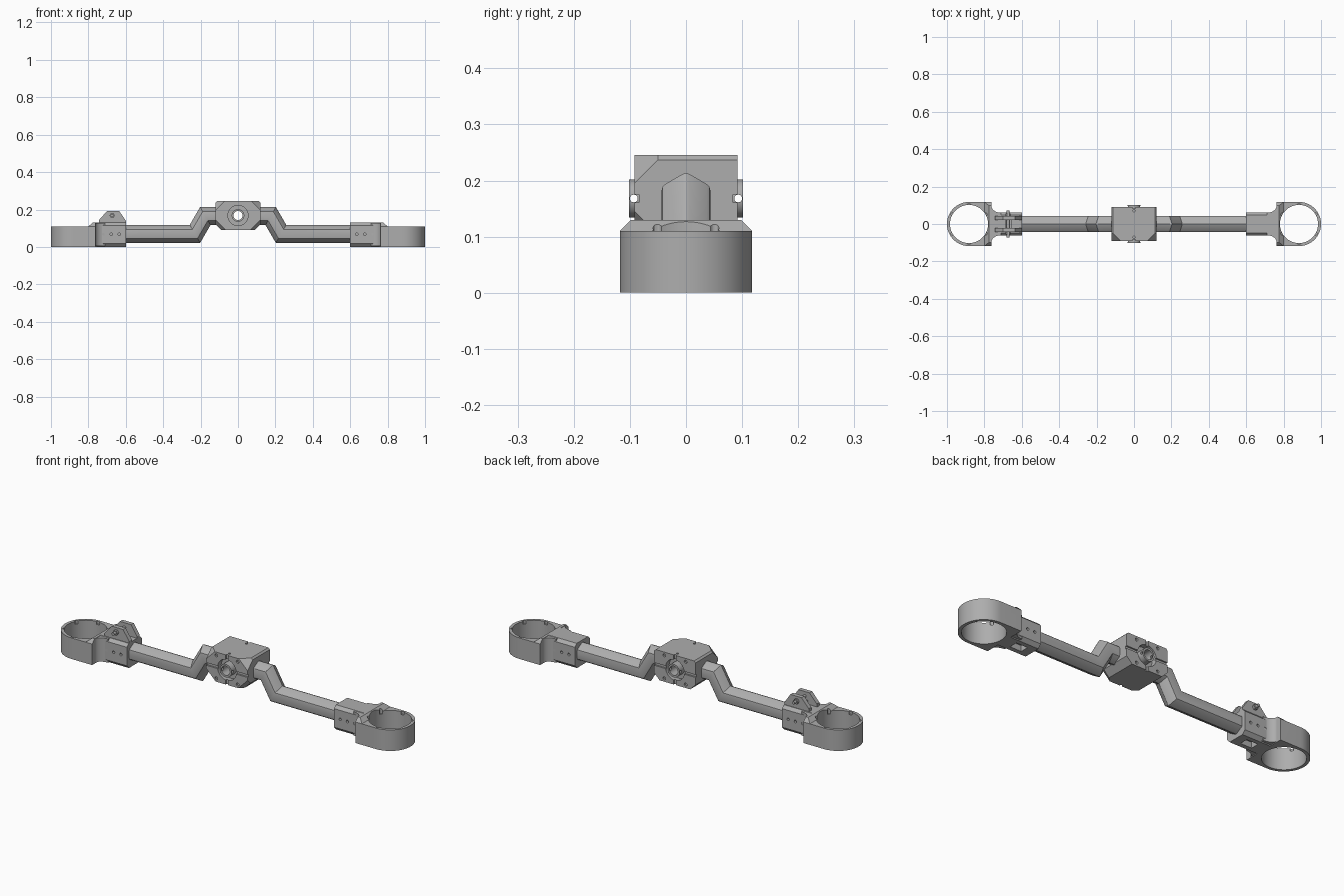
import bpy, bmesh, math
from mathutils import Vector

default = bpy.data.objects.get("Cube")
if default:
    bpy.data.objects.remove(default, do_unlink=True)

grey = bpy.data.materials.new("plain grey")
grey.use_nodes = True
GREY = (0.42, 0.42, 0.42, 1)
grey.diffuse_color = GREY
grey.node_tree.nodes["Principled BSDF"].inputs["Base Color"].default_value = GREY


def finish(name, bm):
    """Turn a bmesh into a named, coloured object."""
    bmesh.ops.recalc_face_normals(bm, faces=bm.faces)
    mesh = bpy.data.meshes.new(name)
    bm.to_mesh(mesh)
    bm.free()
    mesh.materials.append(grey)
    obj = bpy.data.objects.new(name, mesh)
    bpy.context.collection.objects.link(obj)
    return obj


def loft(name, rings):
    """Skin a list of closed rings and cap both ends."""
    bm = bmesh.new()
    rows = [[bm.verts.new(p) for p in ring] for ring in rings]
    n = len(rows[0])
    for a, b in zip(rows, rows[1:]):
        for i in range(n):
            j = (i + 1) % n
            bm.faces.new((a[i], a[j], b[j], b[i]))
    bm.faces.new(rows[0])
    bm.faces.new(rows[-1])
    return finish(name, bm)


def place(axis, u, v, w):
    return {"x": (w, u, v), "y": (u, w, v), "z": (u, v, w)}[axis]


def prism(name, axis, pts, lo, hi):
    return loft(name, [[place(axis, u, v, w) for u, v in pts] for w in (lo, hi)])


def circle(u, v, r, n=48):
    return [(u + r * math.cos(math.tau * i / n), v + r * math.sin(math.tau * i / n)) for i in range(n)]


def rod(name, axis, u, v, r, lo, hi, n=48):
    return prism(name, axis, circle(u, v, r, n), lo, hi)


def box(name, x0, x1, y0, y1, z0, z1):
    return prism(name, "z", [(x0, y0), (x1, y0), (x1, y1), (x0, y1)], z0, z1)


def combine(obj, others, operation="DIFFERENCE"):
    """Apply booleans, then drop the helper solids."""
    bpy.context.view_layer.objects.active = obj
    for other in others:
        other.hide_render = True
        mod = obj.modifiers.new("boolean", "BOOLEAN")
        mod.operation, mod.solver, mod.object = operation, "EXACT", other
        bpy.ops.object.modifier_apply(modifier=mod.name)
        bpy.data.objects.remove(other, do_unlink=True)
    return obj


def smooth(obj):
    bpy.ops.object.select_all(action="DESELECT")
    obj.select_set(True)
    bpy.context.view_layer.objects.active = obj
    bpy.ops.object.shade_smooth_by_angle(angle=math.radians(28))


HUB_Z = 0.168
RING_X = 0.882


def build_end(s, side):
    # Clamp ring: round outside, square towards the arm
    outline = [(s * (RING_X + 0.118 * math.cos(a)), 0.118 * math.sin(a))
               for a in [math.pi * (i / 32 - 0.5) for i in range(33)]]
    outline += [(s * 0.762, 0.118), (s * 0.762, -0.118)]
    ring = prism(side + "_clamp_ring", "z", outline, 0, 0.11)
    # Raised flange with sloping shoulders
    low = [(0.762, -0.118), (0.80, -0.118), (0.80, 0.118), (0.762, 0.118)]
    top = [(0.762, -0.098), (0.776, -0.098), (0.776, 0.098), (0.762, 0.098)]
    flange = loft("flange", [[(s * x, y, z) for x, y in pts]
                             for pts, z in ((low, 0.10), (low, 0.11), (top, 0.13))])
    combine(ring, [flange], "UNION")
    cutters = [rod("bore", "z", s * RING_X, 0, 0.102, -0.1, 0.3, 64)]
    # Locating notches round the rim
    for k in range(6):
        a = math.tau * (k + 0.5) / 6
        cutters.append(rod("notch", "z", s * RING_X + 0.102 * math.cos(a),
                           0.102 * math.sin(a), 0.008, 0.095, 0.3, 12))
    smooth(combine(ring, cutters))

    # Neck blending the socket into the ring
    half = [(0.71 + 0.053 * math.sin(a), 0.098 - 0.038 * math.cos(a))
            for a in [math.pi / 2 * i / 8 for i in range(9)]]
    pts = half + [(x, -y) for x, y in reversed(half)]
    smooth(prism(side + "_neck", "z", [(s * x, y) for x, y in pts], 0.004, 0.128))

    # Socket gripping the tube
    section = [(-0.045, 0), (0.045, 0), (0.062, 0.018), (0.062, 0.115),
               (0.047, 0.13), (-0.047, 0.13), (-0.062, 0.115), (-0.062, 0.018)]
    lo, hi = sorted((s * 0.6, s * 0.765))
    socket = prism(side + "_socket", "x", section, lo, hi)
    cutters = [box("window", *sorted((s * 0.645, s * 0.71)), -0.022, 0.022, -0.1, 0.03)]
    for x in (0.635, 0.677, 0.719):
        for y in (-0.062, 0.062):
            cutters.append(rod("screw", "y", s * x, 0.068, 0.007, y - 0.012, y + 0.012, 12))
    smooth(combine(socket, cutters))


def build_tube(s, side):
    # Rounded hexagonal tube with two mitred bends
    corners = [Vector((0.05 * math.sin(math.tau * i / 6), 0.05 * math.cos(math.tau * i / 6)))
               for i in range(6)]
    section = []
    for i, c in enumerate(corners):
        a, b = c.lerp(corners[i - 1], 0.14), c.lerp(corners[(i + 1) % 6], 0.14)
        section += [a, (a + b) / 4 + c / 2, b]
    path = [Vector(p) for p in ((0.75, 0.07), (0.23, 0.07), (0.175, 0.165), (0.10, 0.165))]
    rings = []
    for i, p in enumerate(path):
        before = (p - path[max(i - 1, 0)]).normalized() if i else None
        after = (path[i + 1] - p).normalized() if i + 1 < len(path) else None
        d = ((before or after) + (after or before)).normalized()
        stretch = 1 / d.dot(after or before)
        normal = Vector((d.y, -d.x)) * stretch
        rings.append([(s * (p.x + normal.x * h), y, p.y + normal.y * h) for y, h in section])
    smooth(loft(side + "_tube", rings))


for s, side in ((1, "left"), (-1, "right")):
    build_end(s, side)
    build_tube(s, side)

# Centre housing: block with chamfered lower edges and clipped front corners
bm = bmesh.new()
bmesh.ops.create_cube(bm, size=1)
for v in bm.verts:
    v.co = Vector((v.co.x * 0.24, v.co.y * 0.184, v.co.z * 0.155 + HUB_Z))
planes = []
for s in (1, -1):
    planes += [((s * 0.12, 0, 0.122), (s, 0, -1)),
               ((s * 0.12, 0, 0.237), (s, 0, 1)),
               ((s * 0.07, -0.092, 0.245), (s, -1, 1)),
               ((s * 0.075, -0.092, 0.10), (s, -1, -1))]
for co, no in planes:
    bmesh.ops.bisect_plane(bm, geom=bm.verts[:] + bm.edges[:] + bm.faces[:],
                           plane_co=co, plane_no=no, clear_outer=True)
    bmesh.ops.holes_fill(bm, edges=[e for e in bm.edges if e.is_boundary])
housing = finish("centre_housing", bm)
cutters = [rod("hub_bore", "y", 0, HUB_Z, 0.024, -0.3, 0.3, 32)]
for s in (1, -1):
    face = s * 0.092
    cutters.append(rod("recess", "y", 0, HUB_Z, 0.054, *sorted((face - s * 0.03, face + s * 0.05))))
    depth = sorted((face - s * 0.008, face + s * 0.05))
    # Cross grooves and corner screws
    cutters.append(box("groove", -0.2, 0.2, *depth, HUB_Z - 0.007, HUB_Z + 0.007))
    cutters.append(box("groove", -0.007, 0.007, *depth, 0, 0.3))
    for x in (-0.062, 0.062):
        for dz in (-0.06, 0.06):
            cutters.append(rod("screw", "y", x, HUB_Z + dz, 0.008, *depth, 12))
    cutters.append(rod("top_screw", "z", 0, s * 0.07, 0.006, 0.235, 0.3, 12))
smooth(combine(housing, cutters))

# Bearing collars standing in the recesses
for s, side in ((-1, "front"), (1, "back")):
    collar = rod(side + "_bearing_collar", "y", 0, HUB_Z, 0.034, *sorted((s * 0.055, s * 0.102)))
    cut = [rod("bore", "y", 0, HUB_Z, 0.024, -0.3, 0.3, 32),
           rod("cross_hole", "x", s * 0.093, HUB_Z, 0.007, -0.2, 0.2, 12)]
    smooth(combine(collar, cut))

# Pivot bracket on the right socket: twin ears, bolt and bridge
ear = [(-0.745, 0.12), (-0.60, 0.12), (-0.60, 0.14), (-0.635, 0.192),
       (-0.70, 0.192), (-0.742, 0.145)]
for s, side in ((1, "back"), (-1, "front")):
    prism(side + "_bracket_ear", "y", ear, *sorted((s * 0.022, s * 0.044)))
    smooth(rod(side + "_bolt_head", "y", -0.673, HUB_Z, 0.014, *sorted((s * 0.044, s * 0.056)), 6))
smooth(rod("bracket_bolt", "y", -0.673, HUB_Z, 0.008, -0.073, 0.073, 20))
box("bracket_bridge", -0.69, -0.656, -0.022, 0.022, 0.12, 0.15)
